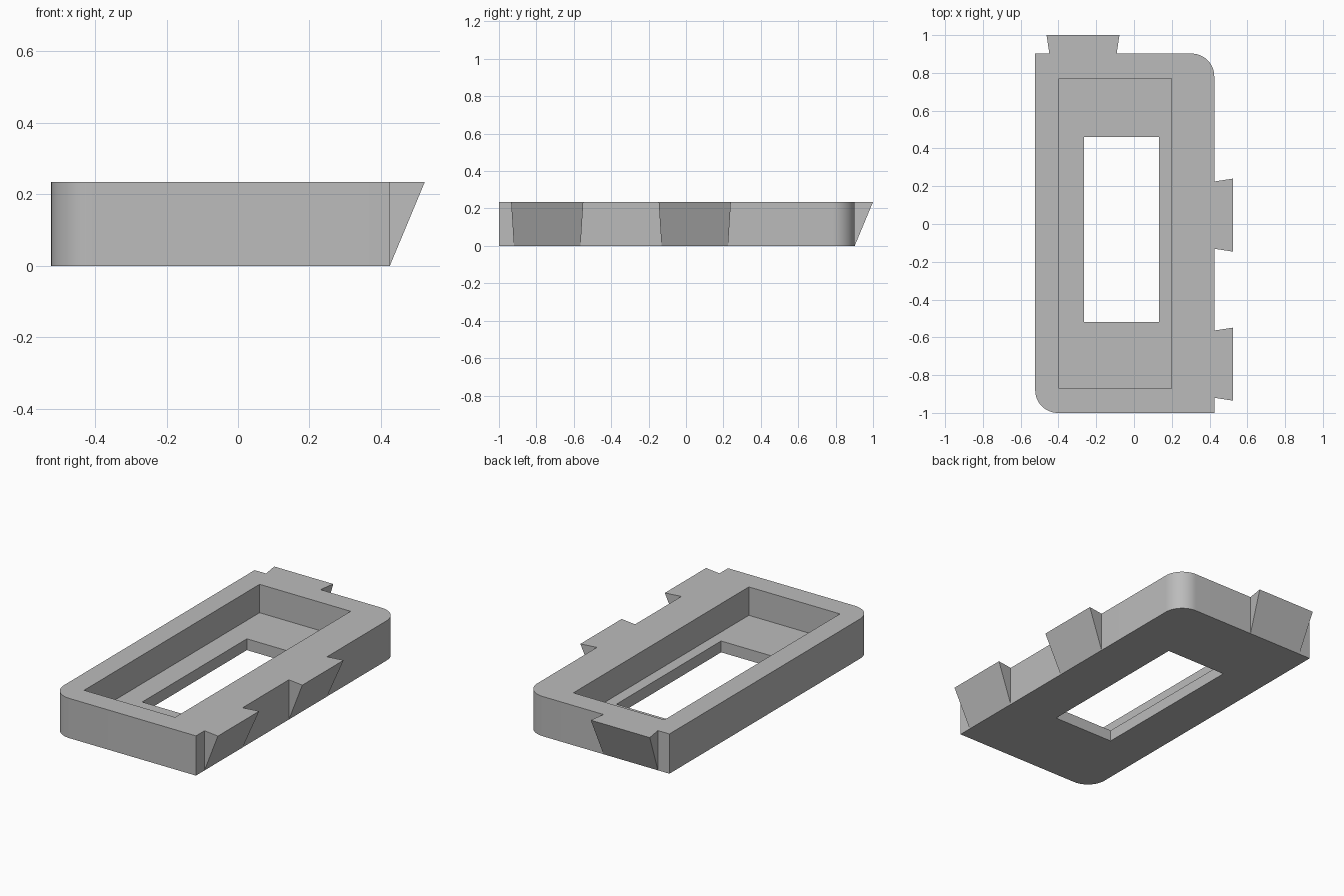
import bpy
import bmesh
from math import cos, sin, pi, radians
from mathutils import Matrix, Vector

cube = bpy.data.objects.get("Cube")
if cube:
    bpy.data.objects.remove(cube, do_unlink=True)

HEIGHT, FLOOR = 0.235, 0.067
LEFT, RIGHT, FRONT, BACK = -0.523, 0.425, -1.0, 0.902
RADIUS, REACH = 0.12, 0.098
TAB_WALL, TAB_TIP = 0.178, 0.193

grey = bpy.data.materials.new("grey")
grey.use_nodes = True
grey.diffuse_color = (0.5, 0.5, 0.5, 1)
grey.node_tree.nodes["Principled BSDF"].inputs["Base Color"].default_value = grey.diffuse_color


def make_object(name, bm):
    mesh = bpy.data.meshes.new(name)
    bmesh.ops.recalc_face_normals(bm, faces=bm.faces)
    bm.to_mesh(mesh)
    bm.free()
    mesh.materials.append(grey)
    obj = bpy.data.objects.new(name, mesh)
    bpy.context.collection.objects.link(obj)
    return obj


def arc(cx, cy, start, steps=14):
    """Quarter-round corner; the wall is vertical, so both outlines match."""
    pts = [(cx + RADIUS * cos(start + pi / 2 * i / steps),
            cy + RADIUS * sin(start + pi / 2 * i / steps)) for i in range(steps + 1)]
    return [(p, p) for p in pts]


def tab(root, along, out):
    """Flared tab: (top, bottom) pairs, with the bottom tucked into the wall."""
    root, along, out = Vector(root), Vector(along), Vector(out)
    pairs = []
    for side, order in ((-1, (0, 1)), (1, (1, 0))):
        wall = root + along * side * TAB_WALL
        tip = root + along * side * TAB_TIP + out * REACH
        pairs += [((tip if k else wall), wall) for k in order]
    return pairs


# Counter-clockwise outline, as pairs of top and bottom points
outline = arc(LEFT + RADIUS, FRONT + RADIUS, pi)
outline += [((RIGHT, FRONT), (RIGHT, FRONT))]
for y in (-0.742, 0.047):
    outline += tab((RIGHT, y), (0, 1), (1, 0))
outline += arc(RIGHT - RADIUS, BACK - RADIUS, 0)
outline += tab((-0.27, BACK), (-1, 0), (0, 1))
outline += [((LEFT, BACK), (LEFT, BACK))]

# Body: loft the bottom outline to the top one
bm = bmesh.new()
top = [bm.verts.new((*t, HEIGHT)) for t, b in outline]
bottom = [bm.verts.new((*b, 0)) for t, b in outline]
bm.faces.new(top)
bm.faces.new(bottom[::-1])
for i in range(len(top)):
    j = (i + 1) % len(top)
    bm.faces.new((bottom[i], bottom[j], top[j], top[i]))
bmesh.ops.remove_doubles(bm, verts=bm.verts, dist=0.0001)
frame = make_object("frame", bm)


def cut_box(name, low, high):
    """Cut a box-shaped opening out of the frame."""
    low, high = Vector(low), Vector(high)
    bm = bmesh.new()
    bmesh.ops.create_cube(bm, size=1, matrix=Matrix.Translation((low + high) / 2)
                          @ Matrix.Diagonal((*(high - low), 1)))
    cutter = make_object(name, bm)
    cutter.hide_render = True
    mod = frame.modifiers.new(name, "BOOLEAN")
    mod.operation = "DIFFERENCE"
    mod.solver = "EXACT"
    mod.object = cutter
    bpy.ops.object.modifier_apply(modifier=mod.name)
    bpy.data.objects.remove(cutter, do_unlink=True)


bpy.ops.object.select_all(action="DESELECT")
bpy.context.view_layer.objects.active = frame
frame.select_set(True)

# Recessed pocket and the window through its floor
cut_box("pocket_cutter", (-0.398, -0.87, FLOOR), (0.198, 0.77, 1))
cut_box("window_cutter", (-0.264, -0.518, -1), (0.133, 0.46, 1))

bpy.ops.object.shade_smooth_by_angle(angle=radians(30))
